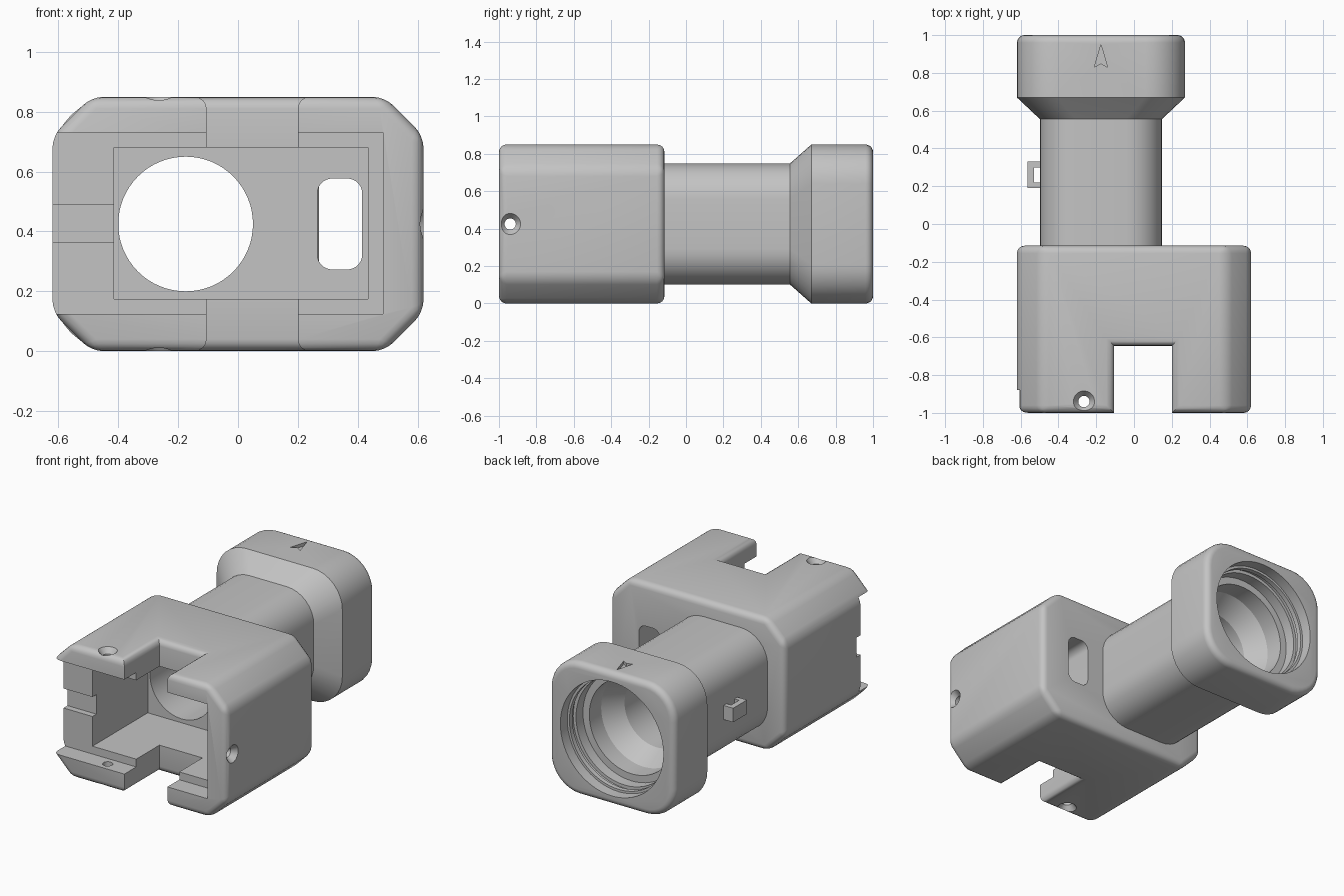
import bpy, bmesh
from math import cos, sin, pi

if "Cube" in bpy.data.objects:
    bpy.data.objects.remove(bpy.data.objects["Cube"])

grey = bpy.data.materials.new("plain_grey")
grey.use_nodes = True
grey.diffuse_color = (0.55, 0.55, 0.55, 1)
grey.node_tree.nodes["Principled BSDF"].inputs["Base Color"].default_value = grey.diffuse_color

AXES = {"x": lambda u, v, w: (w, u, v),
        "y": lambda u, v, w: (u, w, v),
        "z": lambda u, v, w: (u, v, w)}


def loft(name, axis, rings):
    """Closed solid through outlines, each given as (position, points)."""
    bm = bmesh.new()
    loops = [[bm.verts.new(AXES[axis](u, v, w)) for u, v in pts] for w, pts in rings]
    for a, b in zip(loops, loops[1:]):
        for i in range(len(a)):
            j = (i + 1) % len(a)
            bm.faces.new((a[i], a[j], b[j], b[i]))
    bm.faces.new(loops[0])
    bm.faces.new(loops[-1])
    bmesh.ops.recalc_face_normals(bm, faces=bm.faces)
    mesh = bpy.data.meshes.new(name)
    bm.to_mesh(mesh)
    bm.free()
    mesh.materials.append(grey)
    ob = bpy.data.objects.new(name, mesh)
    bpy.context.collection.objects.link(ob)
    return ob


def box(name, x0, x1, y0, y1, z0, z1):
    pts = [(x0, y0), (x1, y0), (x1, y1), (x0, y1)]
    return loft(name, "z", [(z0, pts), (z1, pts)])


def circle(u, v, r, n=32):
    return [(u + r * cos(2 * pi * i / n), v + r * sin(2 * pi * i / n)) for i in range(n)]


def rounded(u, v, hu, hv, r, n=8):
    pts = []
    for q, (su, sv) in enumerate([(1, 1), (-1, 1), (-1, -1), (1, -1)]):
        for i in range(n + 1):
            a = (q + i / n) * pi / 2
            pts.append((u + su * (hu - r) + r * cos(a), v + sv * (hv - r) + r * sin(a)))
    return pts


def activate(ob):
    bpy.ops.object.select_all(action="DESELECT")
    ob.select_set(True)
    bpy.context.view_layer.objects.active = ob


def cut(ob, cutter):
    cutter.hide_render = True
    mod = ob.modifiers.new("cut", "BOOLEAN")
    mod.operation = "DIFFERENCE"
    mod.solver = "EXACT"
    mod.object = cutter
    activate(ob)
    bpy.ops.object.modifier_apply(modifier=mod.name)
    bpy.data.objects.remove(cutter)


def smooth(ob):
    activate(ob)
    bpy.ops.object.shade_smooth_by_angle(angle=0.5)


CX, CZ = -0.175, 0.425          # optical axis
GAP = (-0.105, 0.2)             # gap through top and bottom of the housing

# Housing: chamfered block with a gap at the front
W, H, C = 0.62, 0.85, 0.13
outline = [(-W, C), (C - W, 0), (W - C, 0), (W, C),
           (W, H - C), (W - C, H), (C - W, H), (-W, H - C)]
housing = loft("housing", "y", [(-1, outline), (-0.115, outline)])
cut(housing, box("gap_cutter", *GAP, -1.2, -0.645, -0.2, 1.2))

# Round the outer edges, leaving the upright gap edges crisp
bm = bmesh.new()
bm.from_mesh(housing.data)


def is_rounded(e):
    if not e.is_manifold or e.calc_face_angle_signed() < 0.3:
        return False
    a, b = (v.co for v in e.verts)
    upright = abs(a.x - b.x) < 0.001 and abs(a.y - b.y) < 0.001
    return not (upright and min(abs(a.x - g) for g in GAP) < 0.01)


bmesh.ops.bevel(bm, geom=[e for e in bm.edges if is_rounded(e)], offset=0.04,
                offset_type="OFFSET", segments=4, profile=0.5, affect="EDGES",
                clamp_overlap=True)
bm.to_mesh(housing.data)
bm.free()

# Pockets, side notch, bore and rear slot
cut(housing, box("rim_cutter", -0.8, 0.485, -1.2, -0.88, 0.125, 0.73))
cut(housing, box("pocket_cutter", -0.415, 0.435, -1.2, -0.32, 0.175, 0.68))
cut(housing, box("notch_cutter", -0.8, -0.4, -1.2, -0.84, 0.365, 0.49))
bore = circle(CX, CZ, 0.225, 64)
cut(housing, loft("bore_cutter", "y", [(-0.4, bore), (0, bore)]))
slot = rounded(0.34, CZ, 0.075, 0.152, 0.05)
cut(housing, loft("slot_cutter", "y", [(-0.4, slot), (0, slot)]))

# Countersunk screw holes in the top, bottom and side
for axis, u, v, face, out in [("z", -0.265, -0.94, H, 1), ("z", -0.265, -0.94, 0, -1),
                              ("x", -0.94, CZ, W, 1)]:
    steps = [(-0.17, 0.03), (-0.035, 0.03), (0, 0.056), (0.05, 0.056)]
    cut(housing, loft("screw_cutter", axis,
                      [(face + out * d, circle(u, v, r)) for d, r in steps]))
smooth(housing)

# Tube flaring into the rear collar, with a rounded back edge
tube = rounded(CX, CZ, 0.323, 0.323, 0.19)
rings = [(-0.14, tube), (0.555, tube)]
rings.append((0.67, rounded(CX, CZ, 0.445, 0.425, 0.21)))
for i in range(6):
    a = i / 5 * pi / 2
    d = 0.04 * (1 - cos(a))
    rings.append((0.96 + 0.04 * sin(a), rounded(CX, CZ, 0.445 - d, 0.425 - d, 0.21 - d)))
barrel = loft("barrel", "y", rings)

# Stepped bore with a retaining groove and a tapered seat
steps = [(-0.3, 0.225), (0.55, 0.225), (0.68, 0.3), (0.8, 0.3), (0.8, 0.345),
         (0.87, 0.345), (0.87, 0.365), (0.9, 0.365), (0.9, 0.35), (0.93, 0.35),
         (0.93, 0.365), (1.1, 0.365)]
cut(barrel, loft("seat_cutter", "y", [(y, circle(CX, CZ, r, 64)) for y, r in steps]))

# Engraved direction mark on the collar
mark = [(CX, 0.95), (CX - 0.035, 0.83), (CX, 0.85), (CX + 0.035, 0.83)]
cut(barrel, loft("mark_cutter", "z", [(H - 0.02, mark), (H + 0.1, mark)]))
smooth(barrel)

# Small loop on the side of the tube
box("loop_bar", -0.565, -0.53, 0.19, 0.33, CZ - 0.045, CZ + 0.045)
for side, y in (("front", 0.205), ("back", 0.315)):
    box("loop_leg_" + side, -0.535, -0.49, y - 0.015, y + 0.015, CZ - 0.045, CZ + 0.045)
